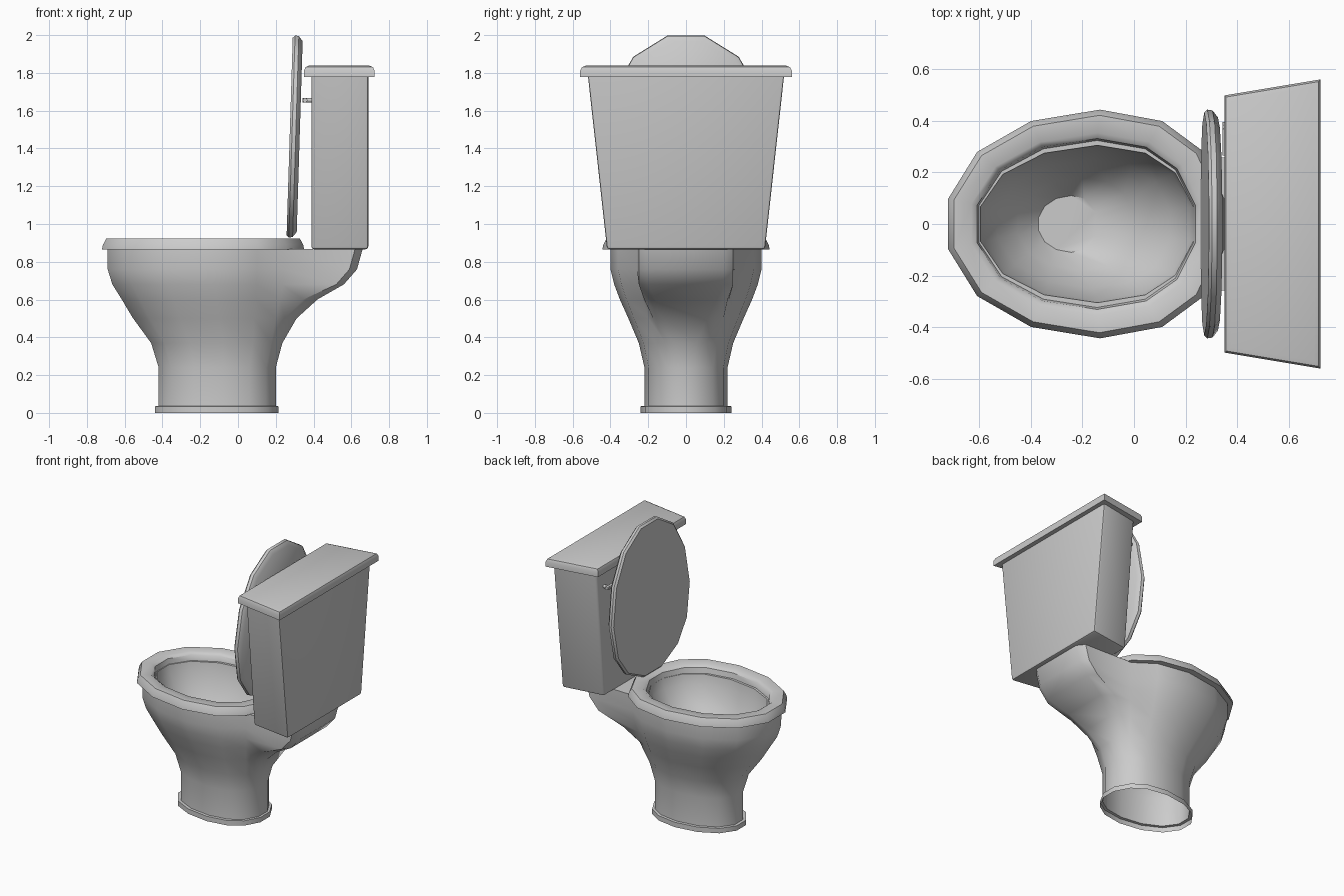
import bpy, bmesh, math

if "Cube" in bpy.data.objects:
    bpy.data.objects.remove(bpy.data.objects["Cube"])

# Half outline of the egg shape, front (-x) to back, in unit scale
EGG = [(-1, .22), (-.79, .63), (-.40, .90), (.10, 1), (.55, .90), (.83, .65), (.915, .435), (1, .22)]


def finish(name, bm, angle=40):
    bmesh.ops.recalc_face_normals(bm, faces=bm.faces)
    mesh = bpy.data.meshes.new(name)
    bm.to_mesh(mesh)
    bm.free()
    ob = bpy.data.objects.new(name, mesh)
    bpy.context.collection.objects.link(ob)
    bpy.ops.object.select_all(action='DESELECT')
    ob.select_set(True)
    bpy.context.view_layer.objects.active = ob
    bpy.ops.object.shade_smooth_by_angle(angle=math.radians(angle))
    return ob


def mirrored(half):
    return half + [(x, -y) for x, y in reversed(half)]


def egg(xf, xb, hw):
    c, a = (xf + xb) / 2, (xb - xf) / 2
    return [(c + a * u, hw * v) for u, v in EGG]


def loft(name, rings, cap_start=False, cap_end=False, closed=False):
    bm = bmesh.new()
    loops = [[bm.verts.new(p) for p in r] for r in rings]
    pairs = list(zip(loops, loops[1:]))
    if closed:
        pairs.append((loops[-1], loops[0]))
    for a, b in pairs:
        n = len(a)
        for i in range(n):
            j = (i + 1) % n
            bm.faces.new((a[i], a[j], b[j], b[i]))
    if cap_start:
        bm.faces.new(loops[0])
    if cap_end:
        bm.faces.new(loops[-1])
    return finish(name, bm)


def flat(half, z):
    return [(x, y, z) for x, y in mirrored(half)]


# Bowl outside: egg section whose back stretches into the tank shelf
def section(z, xf, xo, hw, xs=0, t=0):
    half = egg(xf, xo, hw)
    for i, (x, y) in ((6, (xs - .04, .25)), (7, (xs, .20))):
        ex, ey = half[i]
        half[i] = (ex + (x - ex) * t if i == 6 or t == 0 else xs, ey + (y - ey) * t)
    return flat(half, z)


rings = [section(0, -.44, .215, .24), section(.035, -.44, .215, .24),
         section(.036, -.42, .20, .22), section(.24, -.42, .20, .22),
         section(.37, -.46, .235, .25), section(.50, -.555, .27, .305, .31, .35),
         section(.60, -.615, .30, .35, .42, .7), section(.68, -.665, .32, .38, .56, 1),
         section(.76, -.69, .33, .40, .63, 1), section(.868, -.69, .33, .40, .66, 1)]
# Bowl inside, down to the drain
rings += [flat(egg(*e), z) for e, z in (
    ((-.595, .23, .305), .868), ((-.58, .215, .295), .80), ((-.53, .14, .25), .68),
    ((-.45, .0, .18), .56), ((-.37, -.14, .11), .48))]
loft("bowl", rings, cap_end=True)


# Seat ring
def inset(d):
    return egg(-.72 + d, .35 - d, .443 - d)


loft("seat", [flat(inset(d), z) for d, z in (
    (0, .866), (.005, .89), (.022, .922), (.09, .922), (.112, .905), (.12, .866))], closed=True)


# Raised lid, leaning slightly back
def upright(d, off):
    return [(.257 + (.35 - x) * .031 + off, y, .928 + (.35 - x)) for x, y in mirrored(inset(d))]


loft("lid", [upright(d, o) for d, o in ((.012, 0), (0, .012), (.003, .032), (.03, .053))],
     cap_start=True, cap_end=True)


# Tank pieces: boxes narrowing towards the front
def tapered_box(name, x0, x1, low, high, bevel, segments):
    bm = bmesh.new()
    quads = []
    for z, yf, yb in (low, high):
        quads.append([bm.verts.new(p) for p in
                      ((x0, yf, z), (x1, yb, z), (x1, -yb, z), (x0, -yf, z))])
    a, b = quads
    bm.faces.new(a)
    top = bm.faces.new(b)
    for i in range(4):
        j = (i + 1) % 4
        bm.faces.new((a[i], a[j], b[j], b[i]))
    edges = top.edges if name == "tank_lid" else [e for e in bm.edges if not e in top.edges[:]]
    bmesh.ops.bevel(bm, geom=list(edges), offset=bevel, segments=segments,
                    profile=.5, affect='EDGES')
    return finish(name, bm)


tapered_box("tank", .388, .69, (.866, .375, .42), (1.785, .465, .522), .015, 2)
tapered_box("tank_lid", .35, .722, (1.777, .498, .56), (1.838, .498, .56), .025, 2)


# Flush handle: stem and lever
def cylinder(name, radius, depth, loc, rot, sides=8):
    bm = bmesh.new()
    bmesh.ops.create_cone(bm, cap_ends=True, segments=sides, radius1=radius,
                          radius2=radius, depth=depth)
    ob = finish(name, bm, 50)
    ob.location, ob.rotation_euler = loc, rot


cylinder("handle_stem", .012, .055, (.37, .375, 1.655), (0, math.pi / 2, 0))
cylinder("handle_lever", .013, .13, (.355, .33, 1.655), (math.pi / 2, 0, 0))
